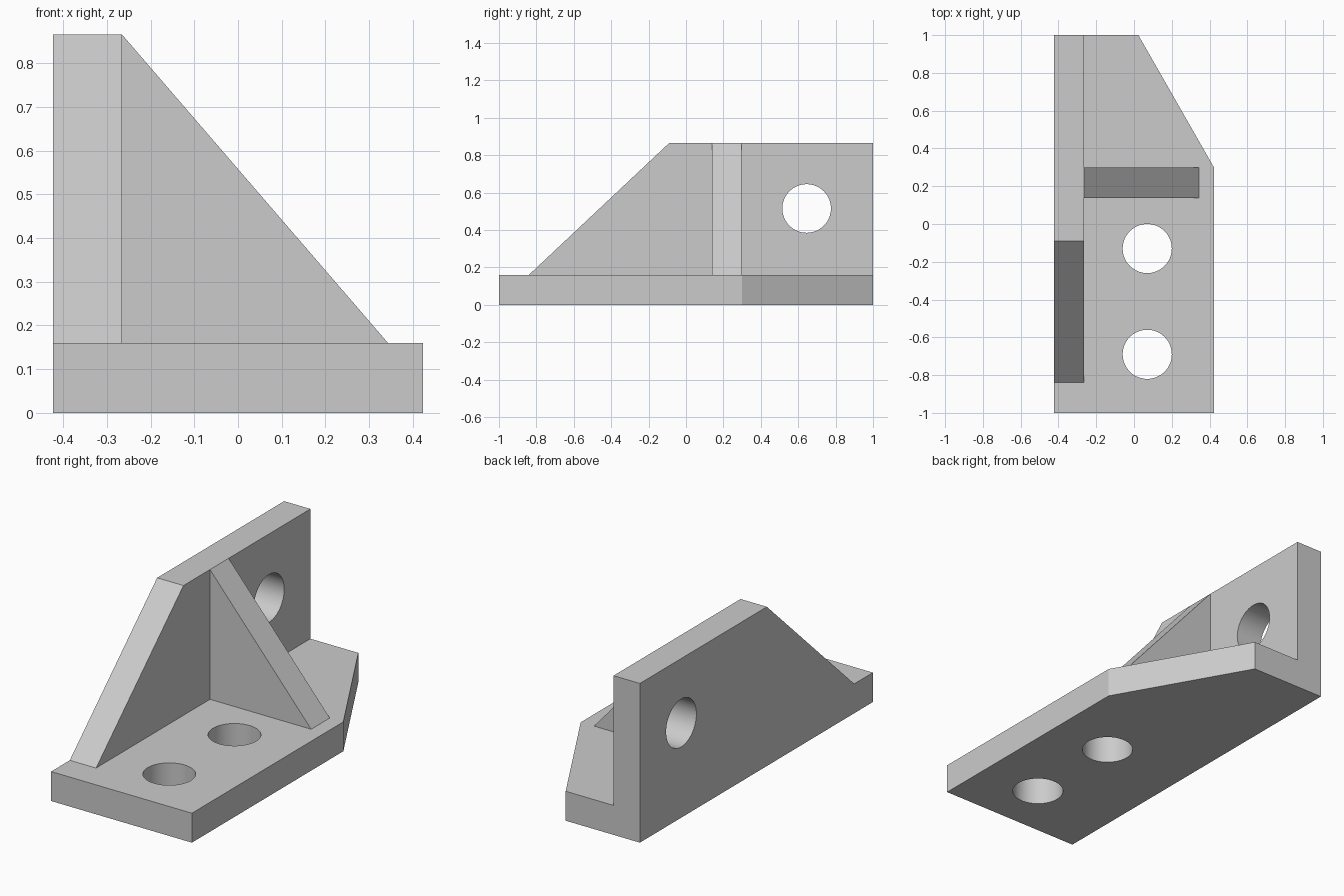
import bpy, bmesh, math
from mathutils import Vector

if "Cube" in bpy.data.objects:
    bpy.data.objects.remove(bpy.data.objects["Cube"])

W = 0.423          # half width of base
T = 0.16           # plate thickness
TOP = 0.865        # overall height
WALL_X = -0.265    # inner face of wall


def extrude(name, points, direction):
    """Solid prism from a closed planar outline pushed along a vector."""
    bm = bmesh.new()
    face = bm.faces.new([bm.verts.new(p) for p in points])
    result = bmesh.ops.extrude_face_region(bm, geom=[face])
    moved = [g for g in result["geom"] if isinstance(g, bmesh.types.BMVert)]
    bmesh.ops.translate(bm, verts=moved, vec=Vector(direction))
    bmesh.ops.recalc_face_normals(bm, faces=bm.faces)
    mesh = bpy.data.meshes.new(name)
    bm.to_mesh(mesh)
    bm.free()
    obj = bpy.data.objects.new(name, mesh)
    bpy.context.collection.objects.link(obj)
    return obj


def cutter(name, location, rotation=(0, 0, 0)):
    bpy.ops.mesh.primitive_cylinder_add(vertices=64, radius=0.13, depth=0.5,
                                        location=location, rotation=rotation)
    obj = bpy.context.object
    obj.name = name
    obj.hide_render = True
    return obj


def combine(target, other, operation):
    """Apply a boolean and remove the helper object."""
    mod = target.modifiers.new(other.name, 'BOOLEAN')
    mod.operation, mod.solver, mod.object = operation, 'EXACT', other
    bpy.ops.object.select_all(action='DESELECT')
    bpy.context.view_layer.objects.active = target
    target.select_set(True)
    bpy.ops.object.modifier_apply(modifier=mod.name)
    bpy.data.objects.remove(other, do_unlink=True)


# base plate with one clipped corner
outline = [(-W, -1), (W, -1), (W, 0.3), (0.023, 1), (-W, 1)]
bracket = extrude("bracket", [(x, y, 0) for x, y in outline], (0, 0, T))

# side wall with sloped front end, sunk into the base
profile = [(-0.84, T), (-0.09, TOP), (1, TOP), (1, 0.08), (-0.75, 0.08)]
wall = extrude("side_wall", [(-W, y, z) for y, z in profile], (WALL_X + W, 0, 0))

# triangular rib, sunk into the base and wall
profile = [(0.343, T), (WALL_X, TOP), (-0.32, 0.8), (-0.32, 0.08), (0.3, 0.08)]
rib = extrude("rib", [(x, 0.138, z) for x, z in profile], (0, 0.16, 0))

for part in (wall, rib):
    combine(bracket, part, 'UNION')

# bolt holes: two in the base, one in the wall
for y in (-0.13, -0.69):
    combine(bracket, cutter("base_hole", (0.07, y, 0.08)), 'DIFFERENCE')
combine(bracket, cutter("wall_hole", (-0.344, 0.645, 0.515), (0, math.pi / 2, 0)), 'DIFFERENCE')

bpy.ops.object.shade_smooth_by_angle(angle=math.radians(25))
